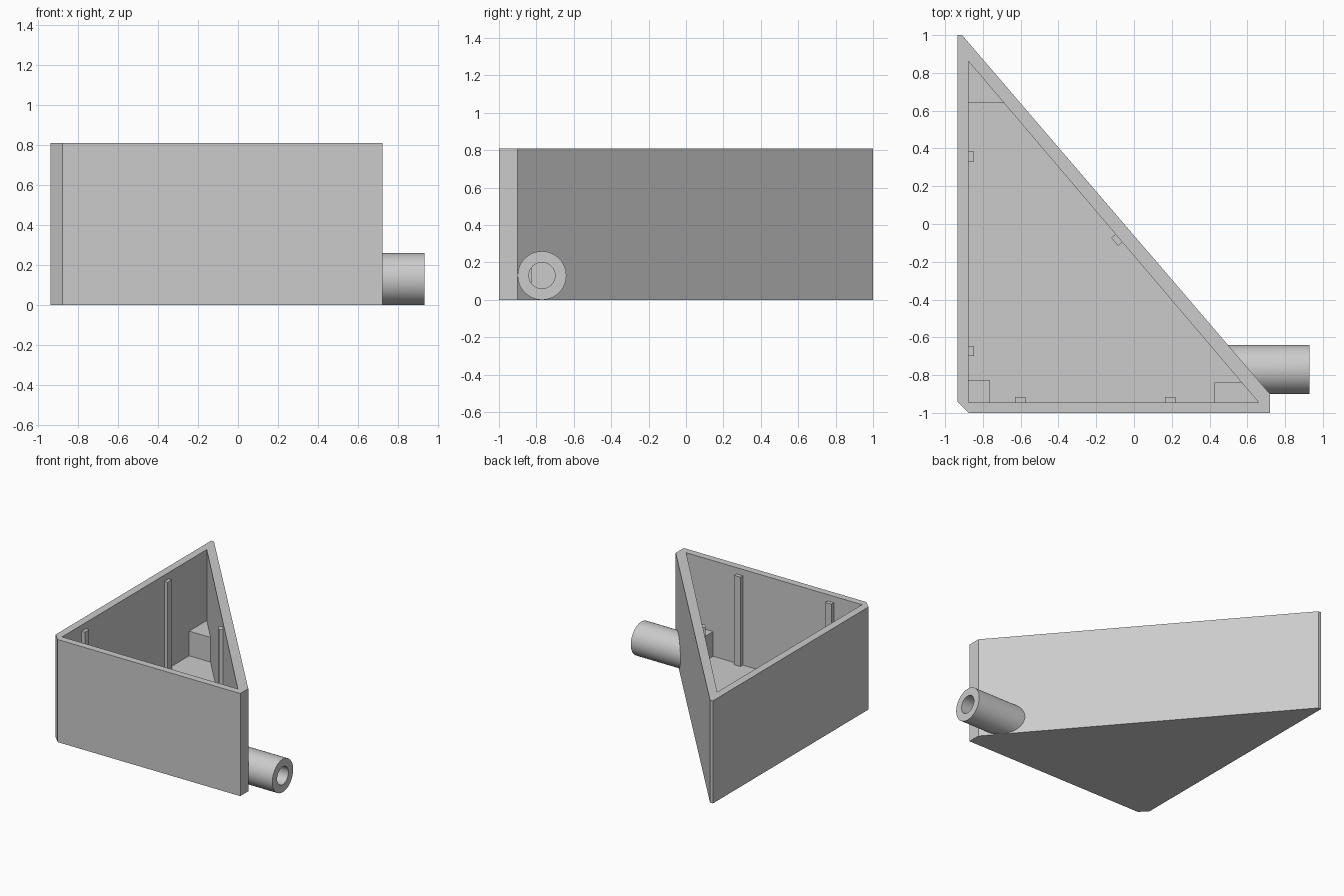
import bpy, bmesh, math
from mathutils import Vector

cube = bpy.data.objects.get("Cube")
if cube:
    bpy.data.objects.remove(cube, do_unlink=True)

HEIGHT, FLOOR, RIB_TOP, BLOCK_TOP = 0.81, 0.055, 0.76, 0.25
TUBE_Y, TUBE_Z, TUBE_END = -0.77, 0.13, 0.93
TUBE_R, BORE_R, SIDES = 0.13, 0.07, 64

grey = bpy.data.materials.new("plain grey")
grey.use_nodes = True
colour = (0.6, 0.6, 0.6, 1)
grey.diffuse_color = colour
grey.node_tree.nodes["Principled BSDF"].inputs["Base Color"].default_value = colour


def finish(name, bm):
    bmesh.ops.recalc_face_normals(bm, faces=bm.faces)
    mesh = bpy.data.meshes.new(name)
    bm.to_mesh(mesh)
    bm.free()
    mesh.materials.append(grey)
    obj = bpy.data.objects.new(name, mesh)
    bpy.context.collection.objects.link(obj)
    return obj


def bridge(bm, a, b):
    for i in range(len(a)):
        j = (i + 1) % len(a)
        bm.faces.new((a[i], a[j], b[j], b[i]))


def prism(name, outline, z0, z1):
    bm = bmesh.new()
    low, high = ([bm.verts.new((x, y, z)) for x, y in outline] for z in (z0, z1))
    bridge(bm, low, high)
    bm.faces.new(low)
    bm.faces.new(high)
    return finish(name, bm)


def rect(x0, x1, y0, y1):
    return [(x0, y0), (x1, y0), (x1, y1), (x0, y1)]


def ring(bm, radius, x_at):
    verts = []
    for i in range(SIDES):
        a = math.tau * i / SIDES
        y = TUBE_Y + radius * math.cos(a)
        verts.append(bm.verts.new((x_at(y), y, TUBE_Z + radius * math.sin(a))))
    return verts


def cut(target, cutter):
    mod = target.modifiers.new("cut", 'BOOLEAN')
    mod.operation, mod.solver, mod.object = 'DIFFERENCE', 'EXACT', cutter
    bpy.context.view_layer.update()
    bpy.context.view_layer.objects.active = target
    bpy.ops.object.modifier_apply(modifier=mod.name)
    bpy.data.objects.remove(cutter, do_unlink=True)
    bpy.context.view_layer.update()


# Triangular open box with clipped corners
outer = [(-0.935, 1), (-0.91, 1), (0.72, -0.90), (0.72, -1), (-0.875, -1), (-0.935, -0.94)]
back, right, left = Vector((-0.875, 0.86)), Vector((0.66, -0.945)), Vector((-0.875, -0.945))
box = prism("triangular_box", outer, 0, HEIGHT)
cut(box, prism("cavity", [back, right, left], FLOOR, HEIGHT + 0.2))


def slant_outer(y):
    return 0.72 - (y + 0.90) * 1.63 / 1.90


def slant_inner(y):
    return right.x - (y - right.y) * (right.x - back.x) / (back.y - right.y)


# Bore through the slanted wall
bm = bmesh.new()
a, b = ring(bm, BORE_R, lambda y: 0.3), ring(bm, BORE_R, lambda y: 0.85)
bridge(bm, a, b)
bm.faces.new(a)
bm.faces.new(b)
cut(box, finish("bore", bm))

# Side tube, mitred against the slanted wall
bm = bmesh.new()
loops = [ring(bm, TUBE_R, slant_outer), ring(bm, TUBE_R, lambda y: TUBE_END),
         ring(bm, BORE_R, lambda y: TUBE_END), ring(bm, BORE_R, slant_outer)]
for i in range(4):
    bridge(bm, loops[i], loops[(i + 1) % 4])
tube = finish("side_tube", bm)

# Corner blocks
e = 0.01
prism("back_corner_block", [(back.x, 0.64), (slant_inner(0.64), 0.64), back], FLOOR - e, BLOCK_TOP)
prism("left_corner_block", rect(left.x - e, -0.765, left.y - e, -0.825), FLOOR - e, BLOCK_TOP)
prism("right_corner_block", [(0.425, right.y), right, (slant_inner(-0.84), -0.84), (0.425, -0.84)],
      FLOOR - e, BLOCK_TOP)

# Upright ribs on the three walls
for i, y in enumerate((-0.70, 0.33)):
    prism(f"side_rib_{i + 1}", rect(left.x - e, -0.848, y, y + 0.055), FLOOR - e, RIB_TOP)
for i, x in enumerate((-0.63, 0.165)):
    prism(f"front_rib_{i + 1}", rect(x, x + 0.055, left.y - e, -0.915), FLOOR - e, RIB_TOP)
along = (right - back).normalized()
inward = Vector((along.y, -along.x))
mid = Vector((slant_inner(-0.075), -0.075))
prism("slanted_rib", [mid + along * s * 0.0275 + inward * d
                      for s, d in ((-1, -e), (1, -e), (1, 0.03), (-1, 0.03))], FLOOR - e, RIB_TOP)

# Smooth the round parts, keep sharp edges
bpy.context.view_layer.update()
bpy.ops.object.select_all(action='DESELECT')
for obj in (box, tube):
    obj.select_set(True)
bpy.context.view_layer.objects.active = tube
bpy.ops.object.shade_smooth_by_angle(angle=math.radians(30))
